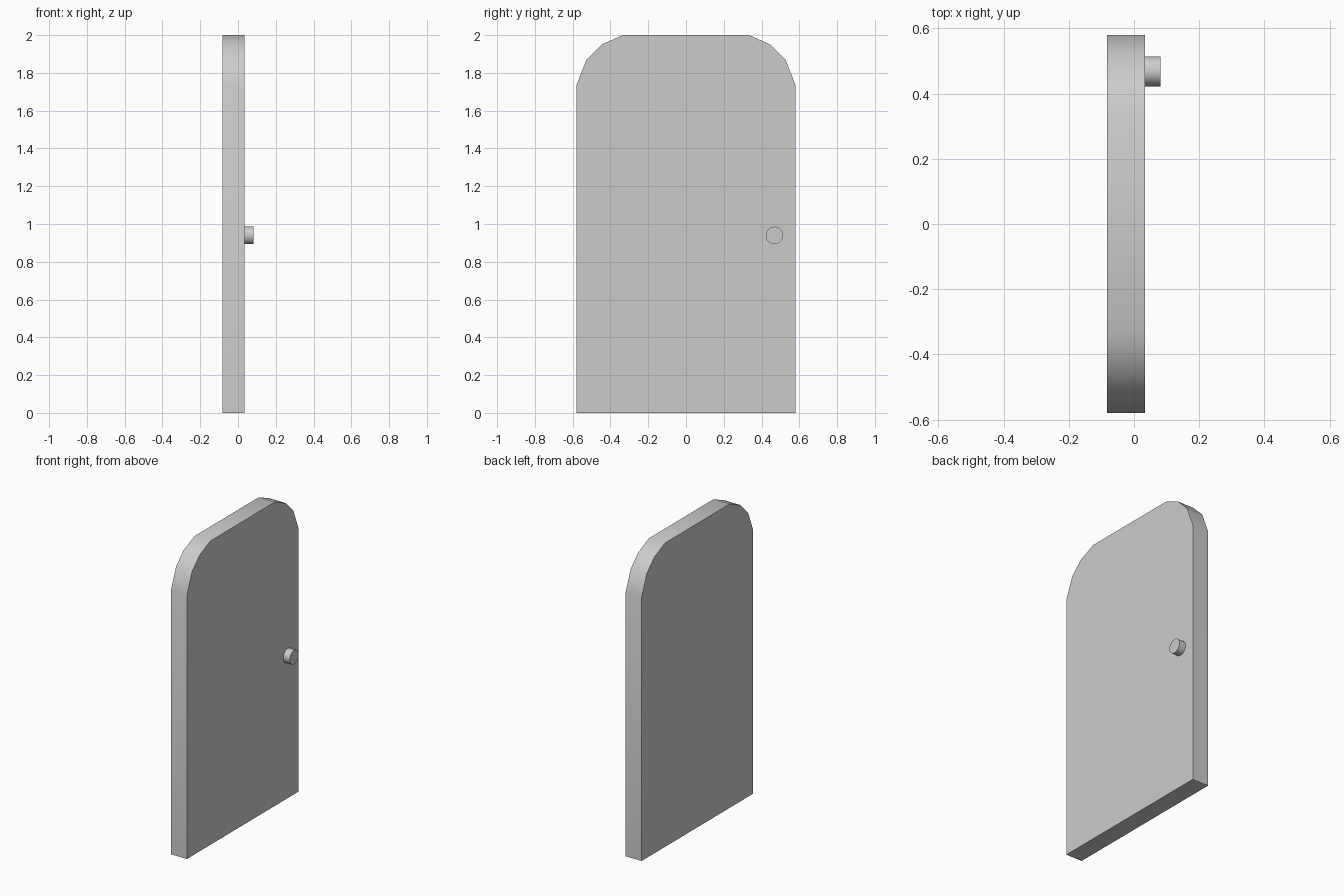
import bpy, bmesh, math
from mathutils import Matrix

# Remove the default cube
cube = bpy.data.objects.get("Cube")
if cube:
    bpy.data.objects.remove(cube, do_unlink=True)

# Single grey for every part
grey = bpy.data.materials.new("plain grey")
grey.use_nodes = True
colour = (0.6, 0.6, 0.6, 1)
grey.diffuse_color = colour
grey.node_tree.nodes["Principled BSDF"].inputs["Base Color"].default_value = colour


def finish(name, bm):
    bmesh.ops.recalc_face_normals(bm, faces=bm.faces)
    mesh = bpy.data.meshes.new(name)
    bm.to_mesh(mesh)
    bm.free()
    mesh.materials.append(grey)
    obj = bpy.data.objects.new(name, mesh)
    bpy.context.collection.objects.link(obj)
    bpy.ops.object.select_all(action="DESELECT")
    obj.select_set(True)
    bpy.context.view_layer.objects.active = obj
    bpy.ops.object.shade_smooth_by_angle(angle=math.radians(30))
    return obj


# Door panel: half outline mirrored in y, then extruded through its thickness
back_x, front_x = -0.083, 0.034
half = [(0.58, 0), (0.58, 1.735), (0.527, 1.87), (0.447, 1.95), (0.335, 2)]
outline = half + [(-y, z) for y, z in reversed(half)]
bm = bmesh.new()
face = bm.faces.new([bm.verts.new((back_x, y, z)) for y, z in outline])
extruded = bmesh.ops.extrude_face_region(bm, geom=[face])["geom"]
moved = [v for v in extruded if isinstance(v, bmesh.types.BMVert)]
bmesh.ops.translate(bm, verts=moved, vec=(front_x - back_x, 0, 0))
finish("door_panel", bm)

# Round knob standing out from the panel
knob_end = 0.081
bm = bmesh.new()
placement = (Matrix.Translation(((front_x + knob_end) / 2, 0.468, 0.94))
             @ Matrix.Rotation(math.pi / 2, 4, "Y"))
bmesh.ops.create_cone(bm, cap_ends=True, segments=32, radius1=0.046, radius2=0.046,
                      depth=knob_end - front_x, matrix=placement)
finish("door_knob", bm)
